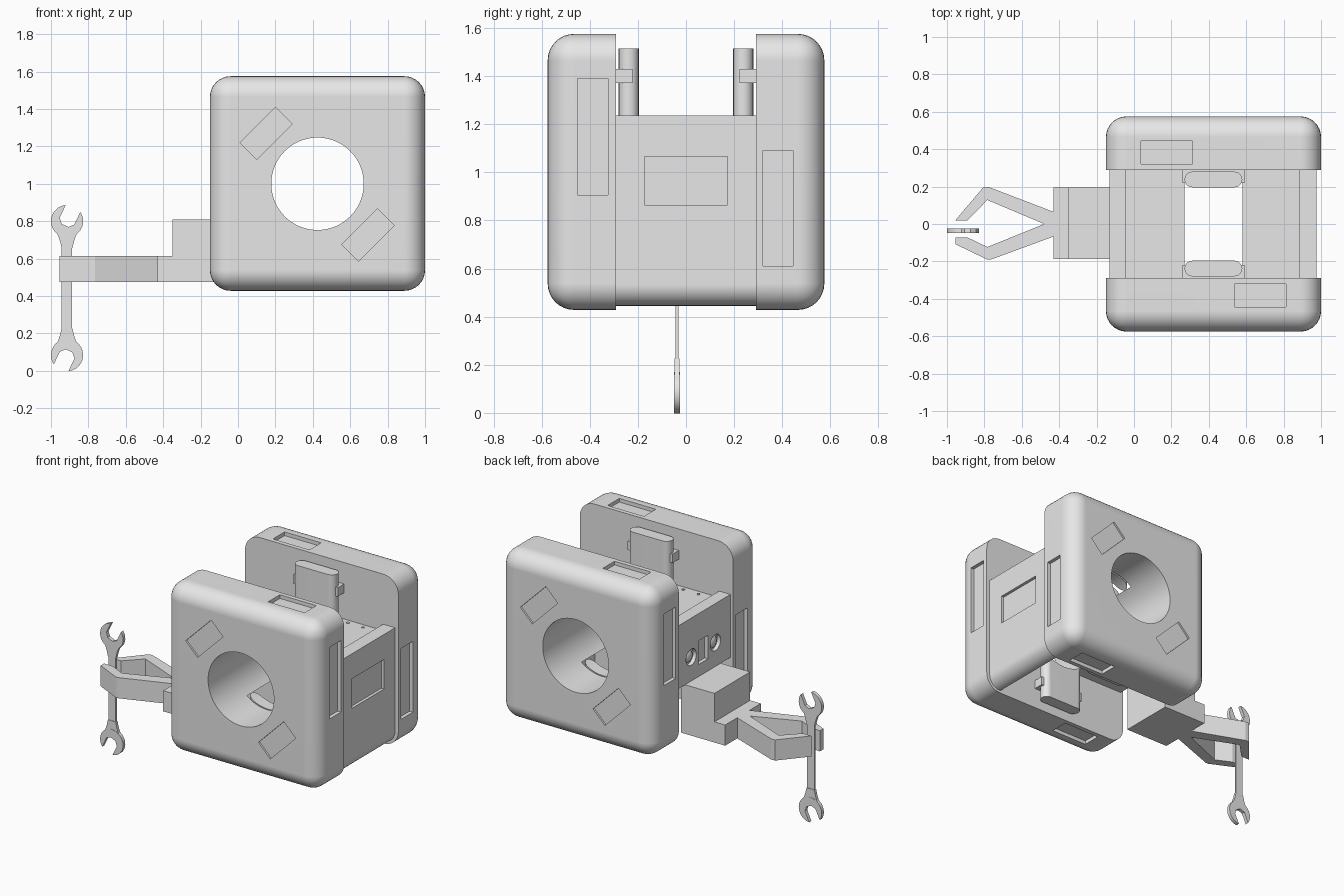
import bpy, bmesh, math
from mathutils import Vector, Matrix

if "Cube" in bpy.data.objects:
    bpy.data.objects.remove(bpy.data.objects["Cube"])

grey = bpy.data.materials.new("light_grey")
grey.diffuse_color = (0.8, 0.8, 0.8, 1)
grey.use_nodes = True
grey.node_tree.nodes["Principled BSDF"].inputs["Base Color"].default_value = grey.diffuse_color
CX, CZ, R = 0.425, 1.0, 0.247      # big through hole


def finish(name, bm, smooth=False):
    bmesh.ops.recalc_face_normals(bm, faces=bm.faces)
    me = bpy.data.meshes.new(name)
    bm.to_mesh(me)
    bm.free()
    ob = bpy.data.objects.new(name, me)
    bpy.context.collection.objects.link(ob)
    me.materials.append(grey)
    if smooth:
        smooth_shade(ob)
    return ob


def smooth_shade(ob):
    bpy.ops.object.select_all(action='DESELECT')
    bpy.context.view_layer.objects.active = ob
    ob.select_set(True)
    bpy.ops.object.shade_smooth_by_angle(angle=math.radians(30))
    ob.modifiers.new("normals", 'WEIGHTED_NORMAL').keep_sharp = True


def box_bm(x0, x1, y0, y1, z0, z1, rot_y=0):
    bm = bmesh.new()
    c = Vector(((x0 + x1) / 2, (y0 + y1) / 2, (z0 + z1) / 2))
    m = (Matrix.Translation(c) @ Matrix.Rotation(rot_y, 4, 'Y')
         @ Matrix.Diagonal((x1 - x0, y1 - y0, z1 - z0, 1)))
    bmesh.ops.create_cube(bm, size=1, matrix=m)
    return bm


def box(name, *dims, rot_y=0):
    return finish(name, box_bm(*dims, rot_y=rot_y))


def prism(name, pts, axis, a, b, smooth=False):
    """Extrude a profile along y (points are x,z) or z (points are x,y)."""
    put = (lambda p, t: (p[0], t, p[1])) if axis == 'y' else (lambda p, t: (p[0], p[1], t))
    bm = bmesh.new()
    f = bm.faces.new([bm.verts.new(put(p, a)) for p in pts])
    ext = bmesh.ops.extrude_face_region(bm, geom=[f])
    d = Vector(put((0, 0), b - a))
    bmesh.ops.translate(bm, vec=d, verts=[v for v in ext["geom"] if isinstance(v, bmesh.types.BMVert)])
    return finish(name, bm, smooth)


def arc(cx, cy, r, a0, a1, n):
    return [(cx + r * math.cos(math.radians(a0 + (a1 - a0) * i / n)),
             cy + r * math.sin(math.radians(a0 + (a1 - a0) * i / n))) for i in range(n + 1)]


def cut(ob, cutters):
    bpy.context.view_layer.objects.active = ob
    for c in cutters:
        c.hide_render = True
        m = ob.modifiers.new("cut", 'BOOLEAN')
        m.operation, m.object, m.solver = 'DIFFERENCE', c, 'EXACT'
        bpy.ops.object.modifier_apply(modifier=m.name)
        bpy.data.objects.remove(c)


def hole():
    return prism("hole_cutter", arc(CX, CZ, R, 0, 360, 72)[:-1], 'y', -0.7, 0.7)


# Side panels: rounded slab with the big hole and shallow recesses
bm = box_bm(-0.15, 1.0, -0.575, -0.29, 0.428, 1.575)
edges = [e for e in bm.edges if not all(v.co.y > -0.3 for v in e.verts)]
bmesh.ops.bevel(bm, geom=edges, offset=0.11, segments=8, profile=0.5, affect='EDGES')
front = finish("front_side_panel", bm)
D = 0.025
recesses = [
    box("c", 0.538, 0.812, -0.445, -0.32, 1.575 - D, 1.7),           # top
    box("c", 0.038, 0.312, -0.445, -0.32, 0.3, 0.428 + D),           # bottom
    box("c", 1.0 - D, 1.1, -0.45, -0.325, 0.905, 1.39),              # right edge
    box("c", -0.3, -0.15 + D, -0.445, -0.32, 0.61, 1.09),            # left edge
]
for x, z in ((0.15, 1.27), (0.695, 0.727)):                          # slanted, outer face
    recesses.append(box("c", x - 0.135, x + 0.135, -0.7, -0.575 + D / 2,
                        z - 0.063, z + 0.063, rot_y=-math.pi / 4))
cut(front, recesses + [hole()])
back = front.copy()
back.data = front.data.copy()
back.name = "back_side_panel"
bpy.context.collection.objects.link(back)
back.matrix_world = Matrix.Translation((2 * CX, 0, 0)) @ Matrix.Rotation(math.pi, 4, 'Z')
for p in (front, back):
    smooth_shade(p)

# Core block, cut in two by the round hole
core = box("core_block", -0.09, 0.93, -0.29, 0.29, 0.808, 1.192)
cut(core, [hole()])
smooth_shade(core)

# End walls
right_wall = prism("right_end_wall",
                   [(0.885, 1.235), (0.885, 0.445)] + arc(0.887, 0.533, 0.088, -90, 0, 8)
                   + [(0.975, 1.235)], 'y', -0.29, 0.29)
cut(right_wall, [box("c", 0.955, 1.1, -0.173, 0.172, 0.865, 1.065)])
smooth_shade(right_wall)
left_wall = box("left_end_wall", -0.13, -0.045, -0.29, 0.29, 0.808, 1.235)

# Sensor window and two round lamps in the left wall
cutters = [box("c", -0.3, -0.105, -0.05, 0.05, 0.89, 1.05)]
for y in (-0.13, 0.13):
    bm = bmesh.new()
    bmesh.ops.create_cone(bm, cap_ends=True, segments=32, radius1=0.055, radius2=0.055, depth=0.2,
                          matrix=Matrix.Translation((-0.205, y, 0.97)) @ Matrix.Rotation(math.pi / 2, 4, 'Y'))
    cutters.append(finish("c", bm))
cut(left_wall, cutters)
for i, y in enumerate((-0.13, 0.13)):
    bm = bmesh.new()
    bmesh.ops.create_uvsphere(bm, u_segments=24, v_segments=12, radius=0.04,
                              matrix=Matrix.Translation((-0.105, y, 0.97)) @ Matrix.Diagonal((0.5, 1, 1, 1)))
    finish(f"lamp_{i + 1}", bm, True)

# Upright tanks above and below, each with a strap to its panel
for sy in (-1, 1):
    side = "back" if sy > 0 else "front"
    yc = 0.238 * sy
    outline = arc(0.537, yc, 0.042, -90, 90, 10) + arc(0.312, yc, 0.042, 90, 270, 10)
    tank = prism(f"{side}_tank", outline, 'z', 0.485, 1.515)
    cut(tank, [hole()])
    smooth_shade(tank)
    for lvl, z in (("upper", 1.4), ("lower", 0.6)):
        ya, yb = sorted((0.222 * sy, 0.292 * sy))
        box(f"{side}_{lvl}_strap", 0.257, 0.593, ya, yb, z - 0.03, z + 0.03)
    # Rivets on the deck
    for i, x in enumerate((0.085, 0.2, 0.645, 0.76)):
        prism(f"{side}_rivet_{i + 1}", arc(x, 0.255 * sy, 0.01, 0, 360, 12)[:-1], 'z', 1.19, 1.197)
    # Thin strip on the deck
    x = 0.0875 if sy > 0 else 0.7625
    ya, yb = sorted((0.213 * sy, 0.227 * sy))
    box(f"{side}_deck_strip", x - 0.07, x + 0.07, ya, yb, 1.19, 1.198)

# Gripper base and fingers
prism("gripper_base", [(-0.43, 0.475), (-0.1, 0.475), (-0.1, 0.808), (-0.35, 0.808),
                       (-0.35, 0.615), (-0.43, 0.615)], 'y', -0.187, 0.195)
prism("back_finger", [(-0.43, -0.02), (-0.43, 0.065), (-0.775, 0.197), (-0.805, 0.197),
                      (-0.955, 0.02), (-0.89, 0.02), (-0.784, 0.128), (-0.48, 0.0)], 'z', 0.475, 0.615)
prism("front_finger", [(-0.43, 0.02), (-0.43, -0.067), (-0.765, -0.19), (-0.785, -0.19),
                       (-0.955, -0.108), (-0.955, -0.072), (-0.89, -0.072),
                       (-0.784, -0.123), (-0.48, 0.0)], 'z', 0.475, 0.615)

# Double-ended spanner held by the fingers
WX, WY, WZ = -0.914, -0.037, 0.442
box("spanner_shaft", -0.943, -0.887, WY - 0.006, WY + 0.006, 0.13, 0.755)
t = math.radians(65)                                   # direction the jaw opens
head = arc(0, 0, 0.086, 30, 330, 32) + [(0.0, -0.043), (-0.025, -0.02), (-0.025, 0.02), (0.0, 0.043)]
for s, nm in ((1, "upper"), (-1, "lower")):
    pts = [(WX + s * (u * math.cos(t) - v * math.sin(t)),
            WZ + s * (0.358 + u * math.sin(t) + v * math.cos(t))) for u, v in head]
    prism(f"{nm}_spanner_jaw", pts, 'y', WY - 0.012, WY + 0.012, True)
    half = [(0.06, 0.305), (0.047, 0.28), (0.037, 0.25), (0.029, 0.215)]
    neck = half + [(-x, z) for x, z in reversed(half)]
    prism(f"{nm}_spanner_neck", [(WX + s * x, WZ + s * z) for x, z in neck],
          'y', WY - 0.01, WY + 0.01)
